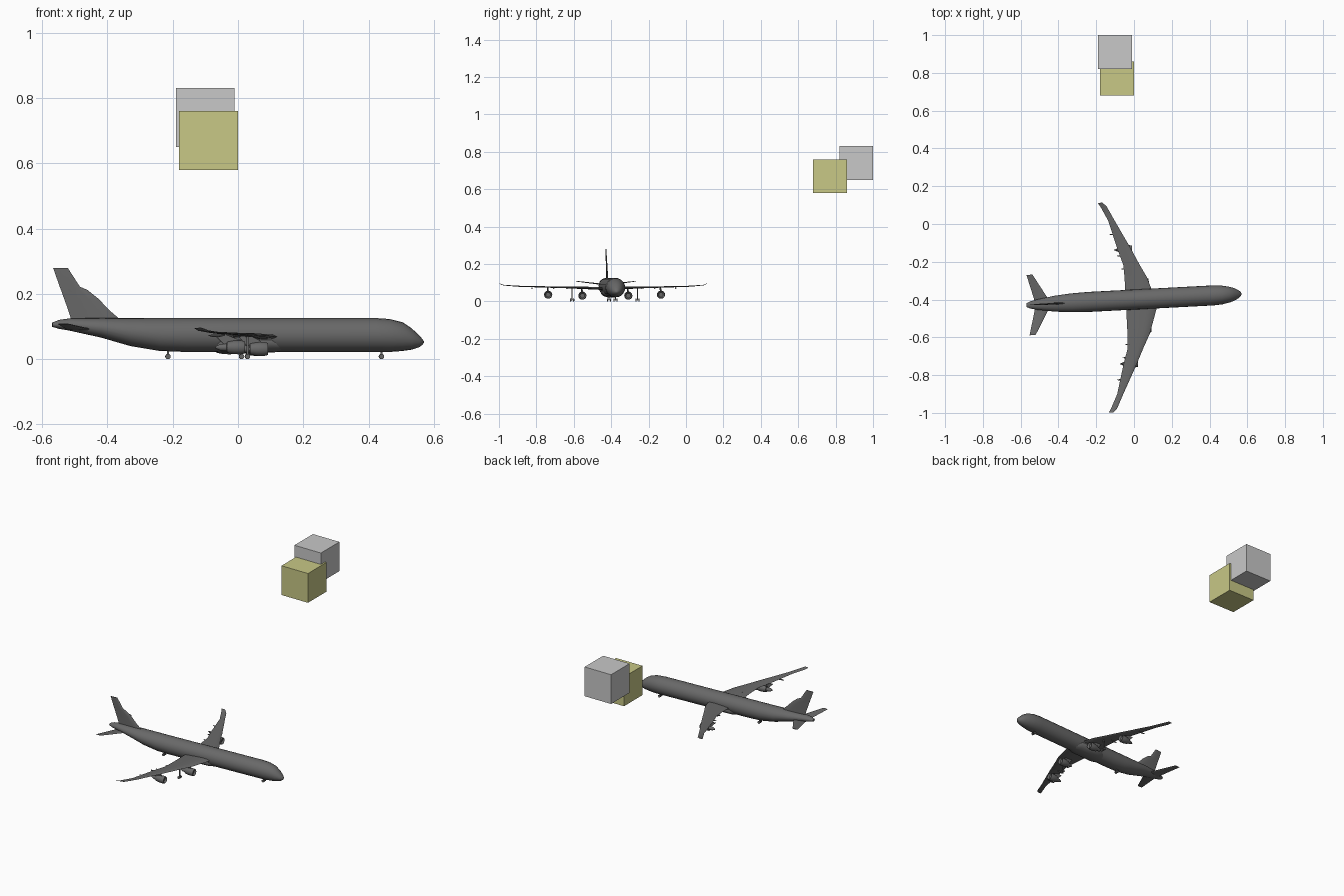
import bpy, bmesh
from math import pi, sin, cos, radians
from mathutils import Matrix, Vector

old = bpy.data.objects.get("Cube")
if old:
    bpy.data.objects.remove(old, do_unlink=True)


def material(name, r, g, b):
    m = bpy.data.materials.new(name)
    m.use_nodes = True
    m.diffuse_color = (r, g, b, 1)
    m.node_tree.nodes["Principled BSDF"].inputs["Base Color"].default_value = (r, g, b, 1)
    return m


DARK = material("dark grey", 0.14, 0.14, 0.14)
GREY = material("light grey", 0.58, 0.58, 0.58)
YELLOW = material("pale yellow", 0.58, 0.58, 0.24)

# The aircraft is turned slightly; its wing group sits a little to the right
BODY = Matrix.Translation((0, -0.40, 0)) @ Matrix.Rotation(radians(3), 4, "Z")
WING = Matrix.Translation((0, -0.435, 0)) @ Matrix.Rotation(radians(3), 4, "Z")


def loft(name, rings, frame, mat=DARK, smooth=True):
    """Skin a list of equal-length rings and cap both ends."""
    bm = bmesh.new()
    loops = [[bm.verts.new(p) for p in ring] for ring in rings]
    n = len(loops[0])
    for a, b in zip(loops, loops[1:]):
        for i in range(n):
            j = (i + 1) % n
            bm.faces.new((a[i], a[j], b[j], b[i]))
    bm.faces.new(loops[0])
    bm.faces.new(loops[-1])
    bmesh.ops.recalc_face_normals(bm, faces=bm.faces)
    mesh = bpy.data.meshes.new(name)
    bm.to_mesh(mesh)
    bm.free()
    mesh.materials.append(mat)
    ob = bpy.data.objects.new(name, mesh)
    bpy.context.collection.objects.link(ob)
    ob.matrix_world = frame
    if smooth:
        bpy.ops.object.select_all(action="DESELECT")
        ob.select_set(True)
        bpy.context.view_layer.objects.active = ob
        bpy.ops.object.shade_smooth_by_angle(angle=radians(35))
    return ob


def tube(name, profile, centre, frame, sides=16):
    """Body along x from (x, half width, bottom z, top z) stations."""
    c = Vector(centre)
    rings = []
    for x, w, lo, hi in profile:
        mid, h = (lo + hi) / 2, (hi - lo) / 2
        rings.append([c + Vector((x, w * cos(2 * pi * i / sides), mid + h * sin(2 * pi * i / sides)))
                      for i in range(sides)])
    return loft(name, rings, frame)


# Chord fraction and thickness fraction around an aerofoil
FOIL = [(0, 0), (0.08, 0.35), (0.3, 0.5), (0.65, 0.3), (1, 0.03),
        (1, -0.03), (0.65, -0.2), (0.3, -0.4), (0.08, -0.3)]


def surface(name, stations, frame, side=1, upright=False):
    """Wing-like part from (span, leading x, trailing x, offset, thickness)."""
    rings = []
    for s, lead, trail, off, thick in stations:
        ring = []
        for c, t in FOIL:
            x, d = lead + (trail - lead) * c, off + thick * t
            ring.append((x, d, s) if upright else (x, side * s, d))
        rings.append(ring)
    return loft(name, rings, frame)


def box(name, size, centre, frame):
    w, d, h = (v / 2 for v in size)
    x, y, z = centre
    rings = [[(x + i * w, y + j * d, z + k * h) for i, j in ((-1, -1), (1, -1), (1, 1), (-1, 1))]
             for k in (-1, 1)]
    return loft(name, rings, frame, smooth=False)


def wheels(name, x, y, top, frame):
    """Landing gear leg with a pair of wheels."""
    box(name + "_leg", (0.005, 0.005, top - 0.006), (x, y, (top + 0.006) / 2), frame)
    box(name + "_axle", (0.003, 0.016, 0.003), (x, y, 0.008), frame)
    for s in (-1, 1):
        rings = [[(x + 0.008 * cos(i * pi / 6), y + s * 0.008 + e, 0.008 + 0.008 * sin(i * pi / 6))
                  for i in range(12)] for e in (-0.003, 0.003)]
        loft(name + "_wheel", rings, frame)


# Fuselage
tube("fuselage", [
    (-0.570, 0.010, 0.099, 0.112), (-0.550, 0.019, 0.093, 0.120), (-0.515, 0.027, 0.087, 0.125),
    (-0.420, 0.042, 0.066, 0.126), (-0.330, 0.050, 0.040, 0.126), (-0.240, 0.053, 0.025, 0.126),
    (-0.160, 0.053, 0.022, 0.126), (0.420, 0.053, 0.022, 0.126), (0.465, 0.050, 0.022, 0.123),
    (0.505, 0.042, 0.025, 0.113), (0.532, 0.033, 0.029, 0.095), (0.555, 0.021, 0.036, 0.074),
    (0.566, 0.010, 0.044, 0.061), (0.570, 0.003, 0.050, 0.055)], (0, 0, 0), BODY, 20)

# Belly fairing at the wing root
tube("belly_fairing", [(-0.10, 0.02, 0.025, 0.06), (-0.05, 0.054, 0.020, 0.08),
                       (0.10, 0.054, 0.020, 0.08), (0.16, 0.02, 0.025, 0.06)], (0, 0, 0), BODY)

# Tail fin with curved fillet
surface("tail_fin", [
    (0.105, -0.350, -0.508, 0, 0.012), (0.128, -0.369, -0.514, 0, 0.011),
    (0.150, -0.395, -0.521, 0, 0.010), (0.184, -0.427, -0.533, 0, 0.009),
    (0.212, -0.462, -0.543, 0, 0.008), (0.222, -0.485, -0.547, 0, 0.008),
    (0.279, -0.522, -0.567, 0, 0.005)], BODY, upright=True)

for side, label in ((1, "left"), (-1, "right")):
    # Main wing, with upturned tip
    surface(label + "_wing", [
        (0.00, 0.125, -0.042, 0.068, 0.018), (0.15, 0.076, -0.042, 0.073, 0.013),
        (0.22, 0.040, -0.045, 0.075, 0.010), (0.31, -0.003, -0.073, 0.077, 0.008),
        (0.46, -0.080, -0.113, 0.081, 0.006), (0.535, -0.117, -0.150, 0.087, 0.004),
        (0.556, -0.138, -0.163, 0.095, 0.003)], WING, side)

    # Tailplane
    surface(label + "_tailplane", [
        (0.00, -0.430, -0.525, 0.090, 0.010), (0.03, -0.455, -0.528, 0.092, 0.008),
        (0.16, -0.530, -0.562, 0.108, 0.004)], BODY, side)

    # Engines hung on pylons
    for place, span, front, z in (("inner", 0.123, 0.085, 0.031), ("outer", 0.302, 0.005, 0.036)):
        y = side * span
        shape = [(-0.010, 0.012), (-0.002, 0.016), (0, 0.019), (-0.012, 0.022), (-0.035, 0.021),
                 (-0.055, 0.017), (-0.056, 0.012), (-0.075, 0.010), (-0.090, 0.003)]
        tube(f"{label}_{place}_engine", [(x, r, -r, r) for x, r in shape], (front, y, z), WING, 14)
        top = 0.076
        rings = [[(front + x, y + s * 0.003, h) for x, h in
                  ((-0.015, z + 0.015), (-0.025, z + 0.026), (-0.060, top), (-0.095, top), (-0.065, z + 0.010))]
                 for s in (-1, 1)]
        loft(f"{label}_{place}_pylon", rings, WING, smooth=False)

    # Flap track fairings under the trailing edge
    for span, x in ((0.20, -0.042), (0.27, -0.060), (0.385, -0.095)):
        tube(label + "_flap_fairing", [(0.035, 0.001, -0.002, 0.001), (0.015, 0.004, -0.007, 0.002),
                                       (-0.005, 0.003, -0.006, 0.001), (-0.016, 0.001, -0.002, 0)],
             (x, side * span, 0.074), WING, 8)

    # Main landing gear
    wheels(label + "_main_gear", 0.02, side * 0.175, 0.075, WING)

# Nose and rear gear
wheels("nose_gear", 0.44, 0, 0.03, BODY)
wheels("rear_gear", -0.215, 0, 0.035, BODY)

# Floating cubes
for name, centre, mat in (("grey_cube", (-0.10, 0.91, 0.74), GREY),
                          ("yellow_cube", (-0.09, 0.77, 0.67), YELLOW)):
    bpy.ops.mesh.primitive_cube_add(size=0.18, location=centre)
    cube = bpy.context.object
    cube.name = name
    cube.data.materials.append(mat)
